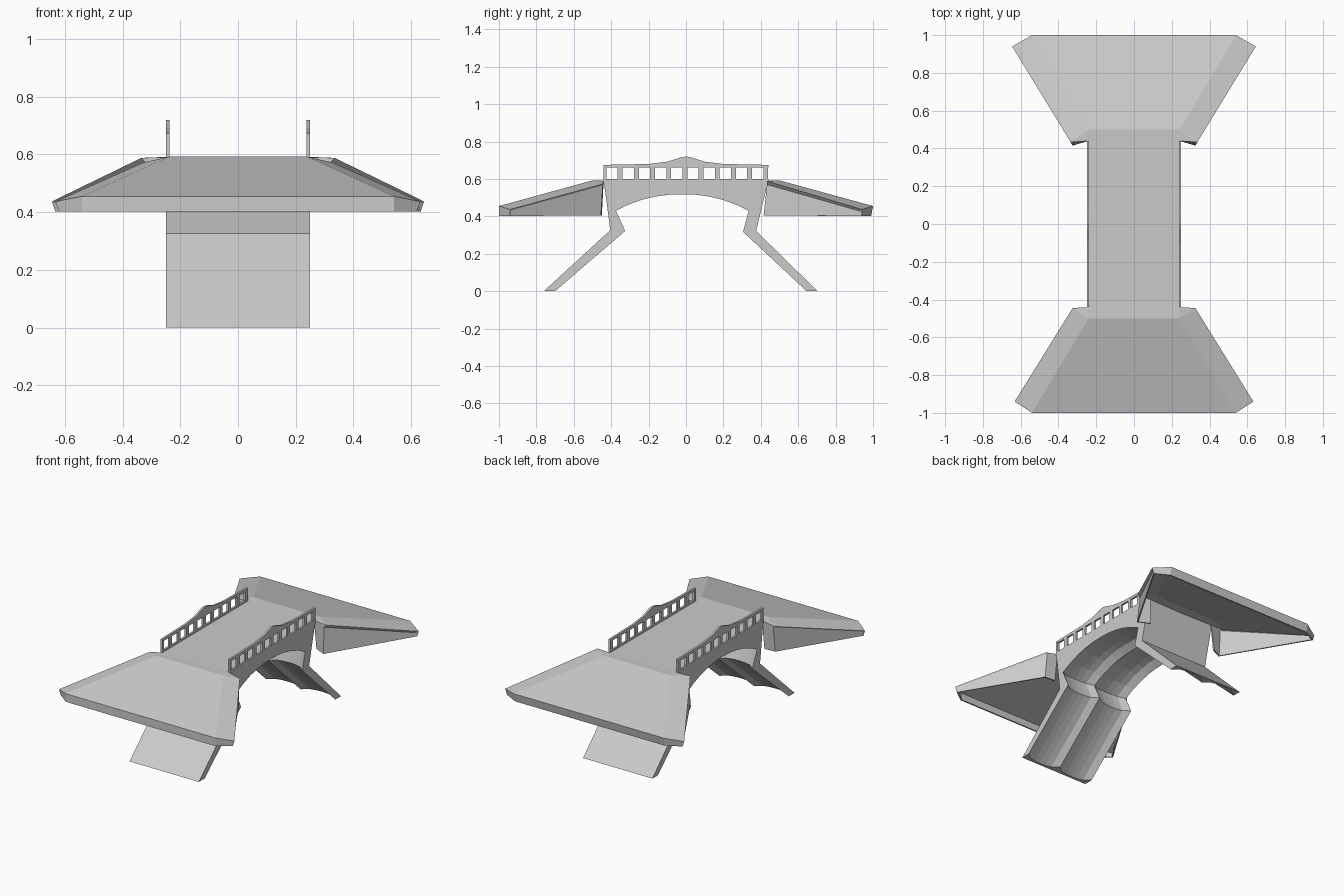
import bpy, bmesh, math
from mathutils import Vector

old = bpy.data.objects.get("Cube")
if old:
    bpy.data.objects.remove(old, do_unlink=True)

# One stone colour for the whole bridge
stone = bpy.data.materials.new("grey_stone")
stone.use_nodes = True
GREY = (0.6, 0.6, 0.6, 1)
stone.diffuse_color = GREY
stone.node_tree.nodes["Principled BSDF"].inputs["Base Color"].default_value = GREY


def finish(bm, name, mirror=False, thickness=0):
    bmesh.ops.remove_doubles(bm, verts=bm.verts, dist=0.0001)
    bmesh.ops.recalc_face_normals(bm, faces=bm.faces)
    mesh = bpy.data.meshes.new(name)
    bm.to_mesh(mesh)
    bm.free()
    mesh.materials.append(stone)
    ob = bpy.data.objects.new(name, mesh)
    bpy.context.collection.objects.link(ob)
    if mirror:
        ob.modifiers.new("mirror", 'MIRROR').use_clip = True
    if thickness:
        s = ob.modifiers.new("thickness", 'SOLIDIFY')
        s.thickness = thickness
        s.offset = -1


def prism(bm, outline, x0, x1):
    """Closed prism: a (y, z) outline extruded along x."""
    a, b = ([bm.verts.new((x, y, z)) for y, z in outline] for x in (x0, x1))
    bm.faces.new(a)
    bm.faces.new(b)
    for i in range(len(a)):
        bm.faces.new((a[i - 1], a[i], b[i], b[i - 1]))


def slab(bm, x0, x1, y0, y1, z0, z1):
    prism(bm, [(y0, z0), (y1, z0), (y1, z1), (y0, z1)], x0, x1)


# Arch, legs and deck: one section swept from foot to foot, fluted inside
HALF, DECK, FLUTE, ARCH = 0.25, 0.59, 0.045, 10
pairs = [((-0.70, 0), (-0.76, 0)), ((-0.325, 0.322), (-0.405, 0.326)),
         ((-0.375, 0.43), (-0.421, 0.45))]
for i in range(1, ARCH):
    t = i / ARCH
    y = -0.375 + 0.71 * t
    z = 0.43 + 0.088 * (1 - abs(2 * t - 1) ** 2.2)
    top = -0.44 if i == 1 else 0.44 if i == ARCH - 1 else y
    pairs.append(((y, z), (top, DECK)))
pairs += [((0.335, 0.43), (0.406, 0.45)), ((0.305, 0.317), (0.375, 0.322)),
          ((0.645, 0), (0.703, 0))]

bm = bmesh.new()
STEPS = 12
inner, outer = [], []
for p, q in pairs:
    p, q = Vector(p), Vector(q)
    toward = (q - p).normalized()
    row_in, row_out = [], []
    for k in range(STEPS + 1):
        x = -HALF + 2 * HALF * k / STEPS
        u = (abs(x) - HALF / 2) / (HALF / 2)
        s = p + toward * FLUTE * math.sqrt(max(0, 1 - u * u))
        row_in.append(bm.verts.new((x, s.x, s.y)))
        row_out.append(bm.verts.new((x, q.x, q.y)))
    inner.append(row_in)
    outer.append(row_out)
for i in range(len(pairs) - 1):
    for rows in (inner, outer):
        for k in range(STEPS):
            bm.faces.new((rows[i][k], rows[i][k + 1], rows[i + 1][k + 1], rows[i + 1][k]))
    for k in (0, STEPS):
        bm.faces.new((inner[i][k], inner[i + 1][k], outer[i + 1][k], outer[i][k]))
for i in (0, -1):
    for k in range(STEPS):
        bm.faces.new((inner[i][k], inner[i][k + 1], outer[i][k + 1], outer[i][k]))
finish(bm, "arch_and_legs")

# Railings with square openings and a peaked coping
bm = bmesh.new()
X0, X1, END = 0.237, 0.25, 0.44
slab(bm, X0, X1, -END, END, 0.575, 0.60)
side = [(END, 0.66), (END, 0.675), (0.2, 0.68), (0.1, 0.692), (0.03, 0.715)]
prism(bm, side + [(0, 0.72)] + [(-y, z) for y, z in reversed(side)], X0, X1)
PITCH, COUNT, POST = 0.0865, 10, 0.013
for i in range(COUNT + 1):
    y = (i - COUNT / 2) * PITCH - 0.006
    slab(bm, X0, X1, max(y - POST, -END), min(y + POST, END), 0.60, 0.66)
finish(bm, "railings", mirror=True)


# Flared approach ramps: hollow shells with overhanging edges and end panels
def ramp(name, sign, wide, shoulder, heel, overhang, lip):
    bm = bmesh.new()
    sx, sy, sz = shoulder
    pts = {
        "deck_mid": (0, 0.44, DECK), "deck_edge": (0.24, 0.44, DECK),
        "crest_edge": (0.24, 0.5, 0.592), "crest_mid": (0, 0.5, 0.592),
        "end_mid": (0, 1, 0.455), "end_edge": (0.54, 1, 0.455),
        "corner": (wide, 0.94, 0.437), "shoulder": shoulder,
        "lip_mid": (0, lip, 0.402), "lip_edge": (0.54, lip, 0.402),
        "lip_corner": (wide - 0.012, 0.94, 0.402),
        "wall_near": (sx - overhang, sy, sz - overhang),
        "wall_far": (wide - overhang, 0.93, 0.437 - overhang / 2),
        "heel": (0.325, heel, 0.405), "heel_inside": (0.25, 0.45, 0.405),
    }
    v = {k: bm.verts.new((x, sign * y, z)) for k, (x, y, z) in pts.items()}
    for names in ("deck_mid deck_edge crest_edge crest_mid",
                  "crest_mid crest_edge end_edge end_mid",
                  "crest_edge deck_edge shoulder",
                  "crest_edge shoulder corner end_edge",
                  "end_mid end_edge lip_edge lip_mid",
                  "end_edge corner lip_corner lip_edge",
                  "shoulder wall_near wall_far corner",
                  "corner wall_far lip_corner",
                  "wall_near heel lip_corner wall_far",
                  "deck_edge shoulder wall_near",
                  "deck_edge wall_near heel heel_inside"):
        bm.faces.new([v[n] for n in names.split()])
    finish(bm, name, mirror=True, thickness=0.01)


ramp("front_ramp", -1, 0.632, (0.325, 0.445, 0.573), 0.455, 0.008, 1)
ramp("back_ramp", 1, 0.645, (0.335, 0.433, 0.588), 0.415, 0.018, 0.99)
